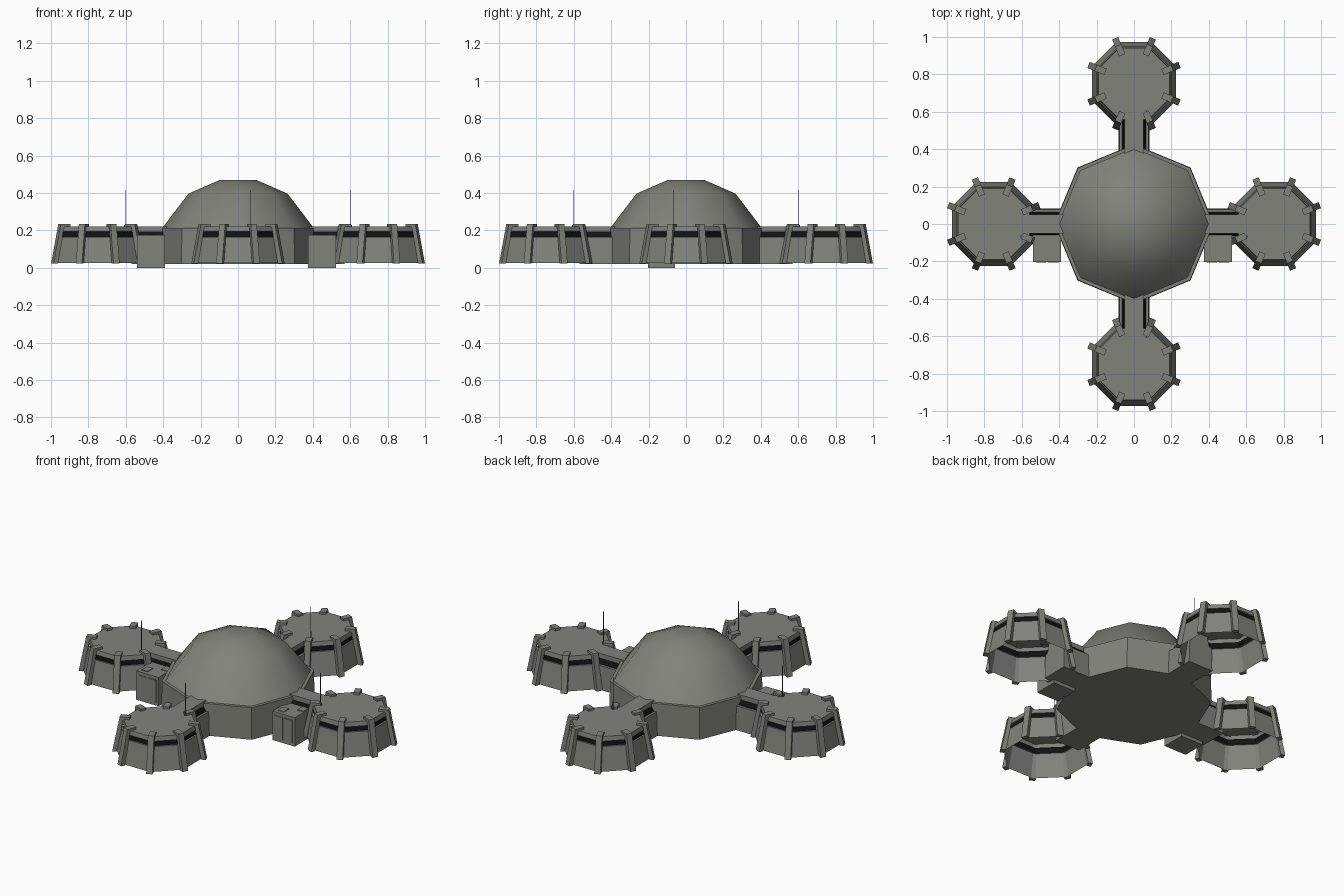
import bpy, bmesh, math
from mathutils import Matrix, Vector

if "Cube" in bpy.data.objects:
    bpy.data.objects.remove(bpy.data.objects["Cube"])


def material(name, rgb):
    m = bpy.data.materials.new(name)
    m.diffuse_color = (*rgb, 1)
    m.use_nodes = True
    m.node_tree.nodes["Principled BSDF"].inputs["Base Color"].default_value = m.diffuse_color
    return m


GREY = material("concrete_grey", (0.225, 0.225, 0.202))
BLACK = material("window_black", (0.006, 0.006, 0.006))
DARK = material("antenna_grey", (0.08, 0.08, 0.08))


def finish(name, bm, mats, matrix=None):
    bmesh.ops.recalc_face_normals(bm, faces=bm.faces)
    if matrix:
        bm.transform(matrix)
    me = bpy.data.meshes.new(name)
    bm.to_mesh(me)
    bm.free()
    for m in mats:
        me.materials.append(m)
    ob = bpy.data.objects.new(name, me)
    bpy.context.collection.objects.link(ob)
    return ob


def skin(bm, loops, cap_start, cap_end, dark_row=None):
    """Joins closed loops of points; one row of faces may be dark."""
    rings = [[bm.verts.new(p) for p in loop] for loop in loops]
    n = len(rings[0])
    for r, (a, b) in enumerate(zip(rings, rings[1:])):
        for i in range(n):
            j = (i + 1) % n
            f = bm.faces.new((a[i], a[j], b[j], b[i]))
            f.material_index = int(r == dark_row)
    if cap_start:
        bm.faces.new(rings[0][::-1])
    if cap_end:
        bm.faces.new(rings[-1])


def octagon(r, z, phase=0.0):
    return [(r * math.cos(phase + i * math.pi / 4),
             r * math.sin(phase + i * math.pi / 4), z) for i in range(8)]


def box(name, lo, hi, mat):
    bm = bmesh.new()
    bmesh.ops.create_cube(bm, size=1)
    size = Vector(hi) - Vector(lo)
    mid = (Vector(hi) + Vector(lo)) / 2
    return finish(name, bm, [mat], Matrix.Translation(mid) @ Matrix.Diagonal((*size, 1)))


# central hall: octagonal wall and smooth dome
bm = bmesh.new()
skin(bm, [octagon(0.427, 0.02), octagon(0.424, 0.213)], True, True)
finish("hall_wall", bm, [GREY])

bm = bmesh.new()
skin(bm, [octagon(0.405, 0.213), octagon(0.265, 0.397), octagon(0.095, 0.471)], False, True)
dome = finish("hall_dome", bm, [GREY])
dome.data.polygons.foreach_set("use_smooth", [True] * len(dome.data.polygons))

POD = 0.75
EIGHTH = math.pi / 8
to_vertex = 1 / math.cos(EIGHTH)

# wall steps of a pod: (distance to flat side, height), with a recessed window row
pod_steps = [(0.224, 0.025), (0.199, 0.165), (0.189, 0.165),
             (0.185, 0.195), (0.195, 0.195), (0.190, 0.222)]
# side profile of a rib: (radius, height)
rib_profile = [(0.263, 0.022), (0.238, 0.022), (0.202, 0.218),
               (0.165, 0.218), (0.165, 0.235), (0.221, 0.235)]
# cross-section of a tunnel, half of it: (half width, height)
tunnel_half = [(0.083, 0.02), (0.078, 0.165), (0.064, 0.165),
               (0.050, 0.195), (0.050, 0.222)]

for k, side in enumerate(("right", "back", "left", "front")):
    turn = Matrix.Rotation(k * math.pi / 2, 4, 'Z')
    place = turn @ Matrix.Translation((POD, 0, 0))

    # pod shell, open underneath
    bm = bmesh.new()
    skin(bm, [octagon(d * to_vertex, z, EIGHTH) for d, z in pod_steps], False, True, dark_row=2)
    finish(side + "_pod", bm, [GREY, BLACK], place)

    # ribs on the eight corners
    bm = bmesh.new()
    for i in range(8):
        spin = Matrix.Rotation(EIGHTH + i * math.pi / 4, 4, 'Z')
        loops = [[spin @ Vector((r, y, z)) for r, z in rib_profile] for y in (-0.0175, 0.0175)]
        skin(bm, loops, True, True)
    finish(side + "_pod_ribs", bm, [GREY], place)

    # tunnel to the hall, with window strips along both shoulders
    section = tunnel_half + [(-y, z) for y, z in reversed(tunnel_half)]
    bm = bmesh.new()
    skin(bm, [[(x, y, z) for y, z in section] for x in (0.37, 0.57)], True, True)
    for f in bm.faces:
        c = f.calc_center_median()
        if len(f.verts) == 4 and 0.17 < c.z < 0.19 and 0.05 < abs(c.y) < 0.065:
            f.material_index = 1
    finish(side + "_tunnel", bm, [GREY, BLACK], turn)

    # antenna on the inner edge of the pod roof
    ax, ay = {"right": (0.6, -0.068), "left": (-0.6, -0.068),
              "back": (0.068, 0.6), "front": (0.068, -0.6)}[side]
    bm = bmesh.new()
    skin(bm, [octagon(0.009, 0.215), octagon(0.009, 0.23), octagon(0.0025, 0.232),
              octagon(0.002, 0.415)], True, True)
    finish(side + "_antenna", bm, [DARK], Matrix.Translation((ax, ay, 0)))

# equipment cabins beside the side tunnels
for side, x in (("left", -0.54), ("right", 0.373)):
    box(side + "_cabin", (x, -0.203, 0.0), (x + 0.15, -0.06, 0.175), GREY)
    box(side + "_cabin_hatch", (x + 0.02, -0.18, 0.17), (x + 0.06, -0.13, 0.179), GREY)
    box(side + "_cabin_vent", (x + 0.105, -0.115, 0.17), (x + 0.145, -0.065, 0.179), GREY)
    for i in range(2):
        px = x + 0.015 + i * 0.065
        box(side + "_cabin_door", (px, -0.207, 0.02), (px + 0.055, -0.2, 0.155), GREY)
